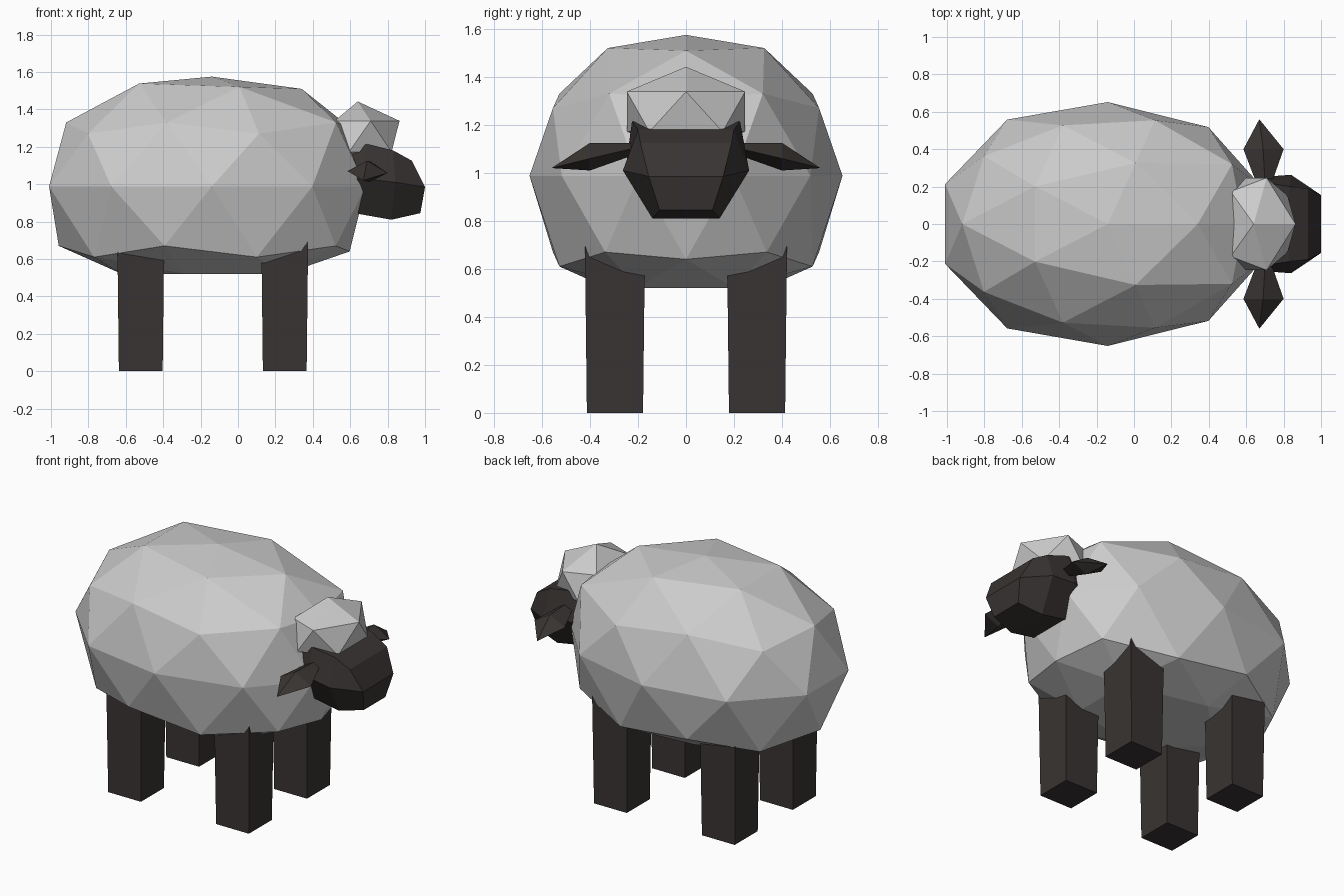
import bpy, bmesh

if "Cube" in bpy.data.objects:
    bpy.data.objects.remove(bpy.data.objects["Cube"])

dark = bpy.data.materials.new("dark_skin")
dark.diffuse_color = (0.04, 0.034, 0.032, 1)
dark.use_nodes = True
dark.node_tree.nodes["Principled BSDF"].inputs["Base Color"].default_value = dark.diffuse_color


def finish(name, bm, mat=None):
    bmesh.ops.recalc_face_normals(bm, faces=bm.faces[:])
    me = bpy.data.meshes.new(name)
    bm.to_mesh(me)
    bm.free()
    ob = bpy.data.objects.new(name, me)
    bpy.context.collection.objects.link(ob)
    if mat:
        me.materials.append(mat)
    return ob


def loft(name, rings, mat):
    """Skin a list of rings with equal point counts; returns the object."""
    bm = bmesh.new()
    rs = [[bm.verts.new(p) for p in r] for r in rings]
    n = len(rs[0])
    for a, b in zip(rs, rs[1:]):
        for i in range(n):
            j = (i + 1) % n
            bm.faces.new((a[i], a[j], b[j], b[i]))
    return bm, rs


# Woolly body: icosphere with a flattened belly and blunt chest
LEVELS = [(1, 1.575), (.851, 1.525), (.526, 1.33), (.447, 1.27), (0, .988),
          (-.447, .67), (-.526, .61), (-.851, .52), (-1, .52)]
bm = bmesh.new()
bmesh.ops.create_icosphere(bm, subdivisions=2, radius=1)
for v in bm.verts:
    x, y, z = v.co
    nz = min(LEVELS, key=lambda l: abs(l[0] - z))[1]
    sx, sy = .915, .652
    if x < -.55:
        sy = .69
    if x > .55:
        sy = .64
    if x > .65 and .5 < z < .6:        # shoulder
        sx = .965
    if x > .8:                         # chest
        sx = .866
        if z > .3:
            sx, nz = .81, 1.315
        elif z < -.3:
            nz = .64
    if z > .8:
        nz -= .03 * x if z < .95 else 0
    v.co = (-.14 + x * sx, y * sy, nz)
finish("wool_body", bm)

# Wool tuft on top of the head
bm = bmesh.new()
bmesh.ops.create_icosphere(bm, subdivisions=1, radius=1)
for v in bm.verts:
    x, y, z = v.co
    v.co = (max(.5, .64 + x * (.25 if x > 0 else .17)),
            y * (.29 if x > -.5 else .33), 1.255 + z * .187)
finish("wool_tuft", bm)


# Head: hexagonal rings given as (x, half width, z) for brow, cheek and jaw
def hexagon(*half):
    return [(x, y, z) for x, y, z in half] + [(x, -y, z) for x, y, z in reversed(half)]


bm, rs = loft("head", [
    hexagon((.56, .20, 1.16), (.56, .23, 1.02), (.56, .13, .87)),
    hexagon((.69, .225, 1.215), (.66, .25, 1.03), (.65, .14, .84)),
    hexagon((.83, .20, 1.18), (.84, .263, 1.01), (.82, .14, .81)),
    hexagon((.93, .19, 1.125), (1.0, .155, .985), (.975, .11, .845))], dark)
bm.faces.new(rs[0])
f = rs[-1]
bm.faces.new((f[0], f[1], f[4], f[5]))
bm.faces.new((f[1], f[2], f[3], f[4]))
finish("head", bm, dark)

# Ears: pointed diamonds, mirrored left and right
for side, s in (("left", 1), ("right", -1)):
    bm, rs = loft("ear", [
        [(.65, s * .23, 1.10), (.70, s * .23, 1.125), (.74, s * .23, 1.10), (.70, s * .23, 1.07)],
        [(.585, s * .40, 1.07), (.69, s * .40, 1.125), (.80, s * .40, 1.06), (.70, s * .40, 1.01)]], dark)
    bm.faces.new(rs[0])
    tip = bm.verts.new((.67, s * .56, 1.02))
    for i in range(4):
        bm.faces.new((rs[1][i], rs[1][(i + 1) % 4], tip))
    finish(side + "_ear", bm, dark)

# Four slightly tapered block legs
for end, cx in (("front", .25), ("back", -.52)):
    for side, s in (("left", 1), ("right", -1)):
        bm, rs = loft("leg", [
            [(cx + a * w, s * .296 + b * w, z) for a, b in ((-1, -1), (1, -1), (1, 1), (-1, 1))]
            for z, w in ((0, .117), (.78, .126))], dark)
        for r in rs:
            bm.faces.new(r)
        finish(f"{end}_{side}_leg", bm, dark)
